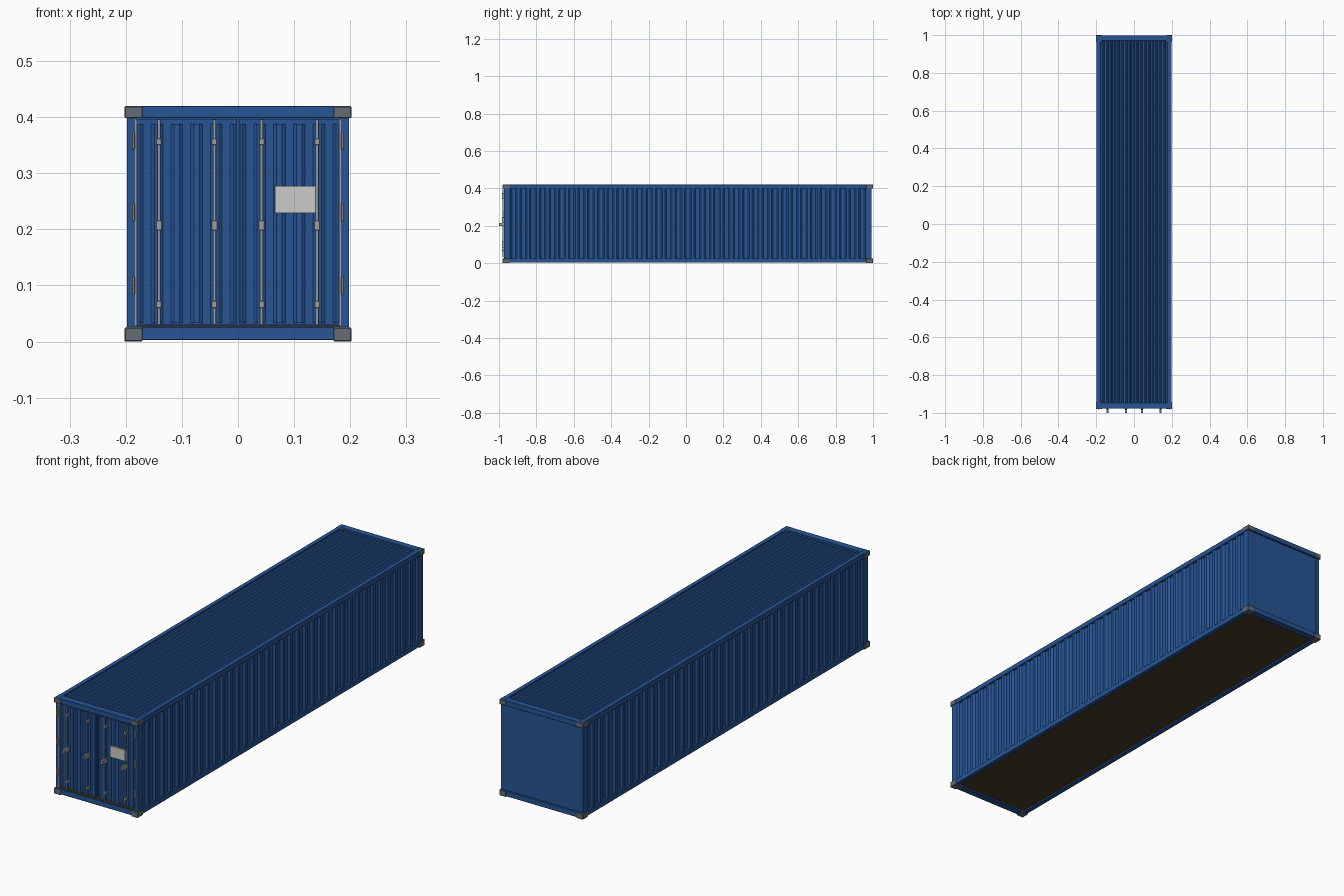
import bpy, bmesh, math
from mathutils import Vector

if "Cube" in bpy.data.objects:
    bpy.data.objects.remove(bpy.data.objects["Cube"])


def material(name, rgb):
    m = bpy.data.materials.new(name)
    m.diffuse_color = (*rgb, 1)
    m.use_nodes = True
    m.node_tree.nodes["Principled BSDF"].inputs["Base Color"].default_value = m.diffuse_color
    return m


BLUE = material("blue_paint", (0.02, 0.09, 0.30))
STEEL = material("casting_steel", (0.13, 0.15, 0.17))
GALV = material("galvanised", (0.33, 0.35, 0.37))
WOOD = material("floor_wood", (0.07, 0.045, 0.025))
WHITE = material("placard_white", (0.68, 0.68, 0.68))


def finish(name, bm, mat):
    bmesh.ops.recalc_face_normals(bm, faces=bm.faces)
    me = bpy.data.meshes.new(name)
    bm.to_mesh(me)
    bm.free()
    me.materials.append(mat)
    ob = bpy.data.objects.new(name, me)
    bpy.context.collection.objects.link(ob)
    return ob


def box(name, x, y, z, mat, bevel=0.0):
    """Box spanning the (min, max) pairs given per axis."""
    bm = bmesh.new()
    bmesh.ops.create_cube(bm, size=1)
    for v in bm.verts:
        v.co = Vector([(a + b) / 2 + c * abs(b - a) for (a, b), c in zip((x, y, z), v.co)])
    ob = finish(name, bm, mat)
    if bevel:
        mod = ob.modifiers.new("bevel", "BEVEL")
        mod.width, mod.segments = bevel, 1
    return ob


def rod(name, x, y, z0, z1, r, mat):
    bm = bmesh.new()
    bmesh.ops.create_cone(bm, cap_ends=True, segments=10, radius1=r, radius2=r, depth=z1 - z0)
    bmesh.ops.translate(bm, verts=bm.verts, vec=(x, y, (z0 + z1) / 2))
    ob = finish(name, bm, mat)
    for p in ob.data.polygons:
        p.use_smooth = len(p.vertices) == 4
    return ob


def corrugated(name, u0, u1, count, depth, back, v0, v1, place, mat):
    """Trapezoid-rib sheet: profile along u, ribs running along v."""
    pitch = (u1 - u0) / count
    prof = [(u0, 0)]
    for i in range(count):
        for f, d in ((0.14, 0), (0.30, -depth), (0.70, -depth), (0.86, 0)):
            prof.append((u0 + (i + f) * pitch, d))
    prof += [(u1, 0), (u1, -back), (u0, -back)]
    bm = bmesh.new()
    face = bm.faces.new([bm.verts.new(place(u, d, v0)) for u, d in prof])
    ext = bmesh.ops.extrude_face_region(bm, geom=[face], use_keep_orig=True)
    shift = Vector(place(0, 0, v1)) - Vector(place(0, 0, v0))
    verts = [g for g in ext["geom"] if isinstance(g, bmesh.types.BMVert)]
    bmesh.ops.translate(bm, verts=verts, vec=shift)
    return finish(name, bm, mat)


Y0, Y1 = -0.977, 0.998

# Corner castings, posts and long rails
for s, side in ((-1, "left"), (1, "right")):
    for end, ya, yb in (("front", -0.980, -0.943), ("back", 0.963, 1.0)):
        for lvl, za, zb in (("bottom", 0, 0.025), ("top", 0.398, 0.4195)):
            box(f"corner_casting_{lvl}_{end}_{side}", (s * 0.17, s * 0.202), (ya, yb), (za, zb), STEEL, 0.0015)
    box(f"front_post_{side}", (s * 0.183, s * 0.198), (-0.973, -0.945), (0.02, 0.402), BLUE)
    box(f"back_post_{side}", (s * 0.180, s * 0.198), (0.966, 0.992), (0.02, 0.402), BLUE)
    box(f"top_side_rail_{side}", (s * 0.180, s * 0.199), (Y0, Y1), (0.398, 0.420), BLUE, 0.001)
    box(f"bottom_side_rail_{side}", (s * 0.180, s * 0.199), (Y0, Y1), (0.003, 0.026), BLUE, 0.001)

# End rails
for end, ya, yb in (("front", Y0, -0.947), ("back", 0.970, Y1)):
    box(f"{end}_header", (-0.181, 0.181), (ya, yb), (0.398, 0.420), BLUE, 0.001)
    box(f"{end}_sill", (-0.181, 0.181), (ya, yb), (0.003, 0.026), BLUE, 0.001)

# Corrugated walls and roof, flat end wall, floor
for s, side in ((-1, "left"), (1, "right")):
    corrugated(f"side_wall_{side}", -0.947, 0.968, 37, 0.008, 0.011, 0.024, 0.400,
               lambda u, d, v, s=s: (s * (0.197 + d), u, v), BLUE)
corrugated("roof_panel", -0.181, 0.181, 18, 0.005, 0.008, -0.948, 0.971,
           lambda u, d, v: (u, v, 0.414 + d), BLUE)
box("back_wall", (-0.182, 0.182), (0.978, 0.990), (0.024, 0.400), BLUE)
box("floor", (-0.184, 0.184), (-0.955, 0.975), (0.010, 0.022), WOOD)
box("door_threshold", (-0.183, 0.183), (-0.974, -0.945), (0.025, 0.029), WOOD)

# Door leaves with ribbed panels, seals, hinges and locking gear
for s, side in ((-1, "left"), (1, "right")):
    box(f"door_leaf_{side}", (s * 0.0015, s * 0.181), (-0.964, -0.950), (0.030, 0.397), BLUE)
    a, b = sorted((s * 0.0035, s * 0.1795))
    corrugated(f"door_panel_{side}", a, b, 5, 0.004, 0.006, 0.033, 0.388,
               lambda u, d, v: (u, -0.969 - d, v), BLUE)
    box(f"door_seal_{side}", (s * 0.180, s * 0.1835), (-0.974, -0.950), (0.029, 0.397), GALV)
    for i, z in enumerate((0.10, 0.23, 0.358)):
        box(f"hinge_{side}_{i}", (s * 0.184, s * 0.189), (-0.985, -0.968), (z - 0.016, z + 0.016), GALV, 0.001)
    for n, x in enumerate((s * 0.042, s * 0.141)):
        rod(f"lock_rod_{side}_{n}", x, -0.978, 0.030, 0.396, 0.0027, GALV)
        for i, z in enumerate((0.066, 0.356)):
            box(f"rod_bracket_{side}_{n}_{i}", (x - 0.005, x + 0.005), (-0.984, -0.964),
                (z - 0.006, z + 0.006), GALV, 0.001)
        box(f"lock_handle_{side}_{n}", (x - 0.0055, x + 0.0055), (-1.0, -0.964),
            (0.198, 0.216), GALV, 0.001)

# Blank placard behind the outer right rod
box("placard", (0.066, 0.142), (-0.9755, -0.968), (0.229, 0.277), WHITE)
